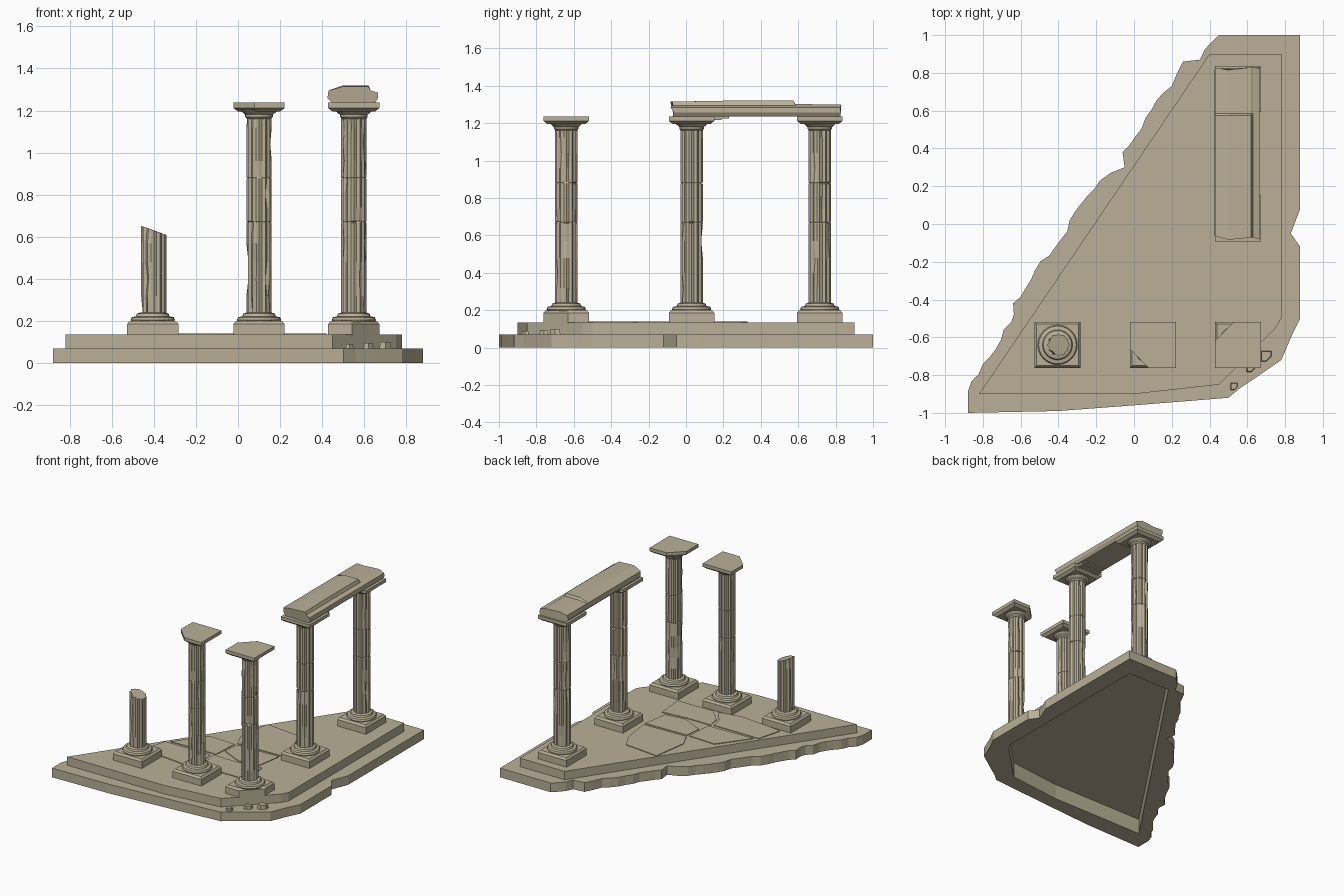
import bpy, bmesh, math, random

random.seed(4)
if "Cube" in bpy.data.objects:
    bpy.data.objects.remove(bpy.data.objects["Cube"], do_unlink=True)

stone = bpy.data.materials.new("weathered_stone")
STONE_COLOUR = (0.49, 0.435, 0.31, 1)
stone.use_nodes = True
stone.diffuse_color = STONE_COLOUR
stone.node_tree.nodes["Principled BSDF"].inputs["Base Color"].default_value = STONE_COLOUR


def loft(name, loops):
    """Skin a stack of equal-length point loops and cap both ends."""
    bm = bmesh.new()
    rings = [[bm.verts.new(p) for p in loop] for loop in loops]
    n = len(rings[0])
    for low, high in zip(rings, rings[1:]):
        for i in range(n):
            j = (i + 1) % n
            bm.faces.new((low[i], low[j], high[j], high[i]))
    bm.faces.new(rings[0][::-1])
    bm.faces.new(rings[-1])
    bmesh.ops.recalc_face_normals(bm, faces=bm.faces)
    mesh = bpy.data.meshes.new(name)
    bm.to_mesh(mesh)
    bm.free()
    mesh.materials.append(stone)
    obj = bpy.data.objects.new(name, mesh)
    bpy.context.collection.objects.link(obj)
    return obj


def at(points, z):
    return [(p[0], p[1], z) for p in points]


def circle(x, y, r, n=24, flute=1.0):
    """Circle of points; flute pulls in every other one."""
    out = []
    for i in range(n):
        a = math.tau * i / n
        k = r * (flute if i % 2 else 1)
        out.append((x + k * math.cos(a), y + k * math.sin(a)))
    return out


def square(x, y, h, chip=None, size=0.0):
    """Square outline with one corner optionally broken off."""
    out = []
    for k, (sx, sy) in enumerate(((-1, -1), (1, -1), (1, 1), (-1, 1))):
        cx, cy = x + sx * h, y + sy * h
        if k != chip:
            out.append((cx, cy))
        else:
            ends = [(cx - sx * size, cy), (cx, cy - sy * size)]
            out += ends if sx * sy < 0 else ends[::-1]
    return out


# Stepped platform, ragged on the diagonal side, open underneath
OUTLINE = [(-.88, -1), (-.4, -.99), (0, -.96), (.5, -.92), (.56, -.87),
           (.65, -.81), (.78, -.72), (.84, -.58), (.88, -.5), (.88, -.12),
           (.83, -.05), (.88, .08), (.88, 1), (.45, 1), (.35, .87),
           (.26, .86), (.2, .73), (.06, .56), (-.06, .38), (-.05, .3),
           (-.18, .23), (-.64, -.42), (-.65, -.52), (-.88, -.89)]


def diagonal(y):
    return .4 + (y - .9) / 1.475


def upper_step(p):
    x, y = min(p[0], .78), max(-.9, min(.9, p[1]))
    over = max(0, x - y - 1.3) / 2
    x, y = x - over, y + over
    return max(x, diagonal(y)), y


lower = []
for p, q in zip(OUTLINE, OUTLINE[1:] + OUTLINE[:1]):
    steps = max(1, int(math.dist(p, q) / .05))
    ragged = q[0] < diagonal(q[1]) and p[0] < diagonal(p[1])
    for i in range(steps if ragged else 1):
        t = i / steps
        rough = random.uniform(-.012, .012) if i else 0
        lower.append((p[0] + (q[0] - p[0]) * t + rough,
                      p[1] + (q[1] - p[1]) * t - rough))
upper = [upper_step(p) for p in lower]
hollow = [(.2 + (x - .2) * .94, -.1 + (y + .1) * .94) for x, y in upper]
loft("stepped_platform", [at(hollow, .115), at(hollow, 0), at(lower, 0),
                          at(lower, .07), at(upper, .07), at(upper, .135)])

# Irregular paving stones, slightly proud of the deck
PAVING = [
    [(.02, .33), (.3, .3), (.36, .18), (.39, -.04), (.03, -.05), (-.02, .06)],
    [(.04, -.07), (.39, -.06), (.36, -.26), (.2, -.28), (.03, -.2)],
    [(-.2, -.06), (.02, -.07), (.01, -.28), (-.37, -.29)],
    [(0, -.3), (.2, -.3), (.4, -.28), (.42, -.5), (.12, -.5), (.02, -.4)],
    [(-.4, -.31), (-.02, -.31), (0, -.4), (.08, -.5), (-.1, -.54), (-.45, -.5)],
]
for i, slab in enumerate(PAVING):
    loft(f"paving_stone_{i + 1}", [at(slab, .13), at(slab, .14)])


# Columns
def base(name, x, y, chip=None, size=0.0):
    loft(name + "_plinth", [at(square(x, y, h, chip, size), z) for z, h in
                            ((.13, .122), (.185, .122), (.2, .11))])
    loft(name + "_base_ring", [at(circle(x, y, r), z) for z, r in
                               ((.195, .1), (.205, .105), (.218, .1),
                                (.222, .08), (.235, .075), (.24, .06))])


def shaft(name, x, y, top, slant=0.0, wear=.06):
    """Fluted shaft with drum joints and random chips."""
    heights = [.22, .32, .4, .48, .57, .665, .67, .675, .74, .81, .875, .88, .885,
               .96, 1.04, 1.12, 1.2]
    heights = [z for z in heights if z < top - .05] + [top]
    loops = []
    for z in heights:
        r = .057 if z in (.67, .88) else .06
        loop = []
        for px, py in circle(x, y, r, flute=.87):
            k = random.uniform(.78, .9) if random.random() < wear else 1
            tilt = slant * (px - x) if z == top else 0
            loop.append((x + (px - x) * k, y + (py - y) * k, z + tilt))
        loops.append(loop)
    loft(name + "_shaft", loops)


def capital(name, x, y, chip=None, size=0.0):
    loft(name + "_neck", [at(circle(x, y, r), z) for z, r in
                          ((1.16, .056), (1.17, .066), (1.18, .066), (1.205, .095))])
    loft(name + "_abacus", [at(square(x, y, h, chip, size), z) for z, h in
                            ((1.195, .1), (1.212, .122), (1.237, .122))])


# name, x, y, broken base corner, broken capital corner
COLUMNS = [("front_middle_column", .1, -.64, None, 0),
           ("front_corner_column", .55, -.64, 1, 3),
           ("side_middle_column", .55, .03, None, None),
           ("back_column", .55, .715, None, None)]
for name, x, y, base_chip, cap_chip in COLUMNS:
    base(name, x, y, base_chip, .13)
    shaft(name, x, y, 1.2)
    capital(name, x, y, cap_chip, .1)

# Broken stump
base("stump", -.405, -.64)
shaft("stump", -.4, -.64, .63, slant=-.35)

# Entablature beam across the two side columns
PROFILE = [(-.1, 1.235), (.1, 1.235), (.115, 1.258), (.115, 1.285), (.08, 1.295),
           (.07, 1.32), (-.05, 1.32), (-.12, 1.295), (-.125, 1.258)]


def section(y, top, rough=0.0):
    return [(.55 + dx, y + random.uniform(-rough, rough), min(z, top))
            for dx, z in PROFILE]


loft("entablature_beam", [section(-.07, 1.315, .015), section(.2, 1.32),
                          section(.575, 1.32), section(.585, 1.302),
                          section(.825, 1.3, .01)])

# Broken remnants of the course under the front end of the beam
for i, (y, depth) in enumerate(((.13, .03), (.17, .022), (.21, .014))):
    block = square(.55, y, .02)
    block = [(.55 + (x - .55) * 4.5, py) for x, py in block]
    loft(f"beam_remnant_{i + 1}", [at(block, 1.24 - depth), at(block, 1.245)])

# Fallen fragments by the broken corner
for i, (x, y, h) in enumerate(((.62, -.76, .025), (.7, -.7, .03), (.53, -.86, .02))):
    loft(f"fallen_fragment_{i + 1}", [at(square(x, y, h, 1, h), .06),
                                      at(square(x, y, h * .8, 1, h * .8), .07 + h)])
